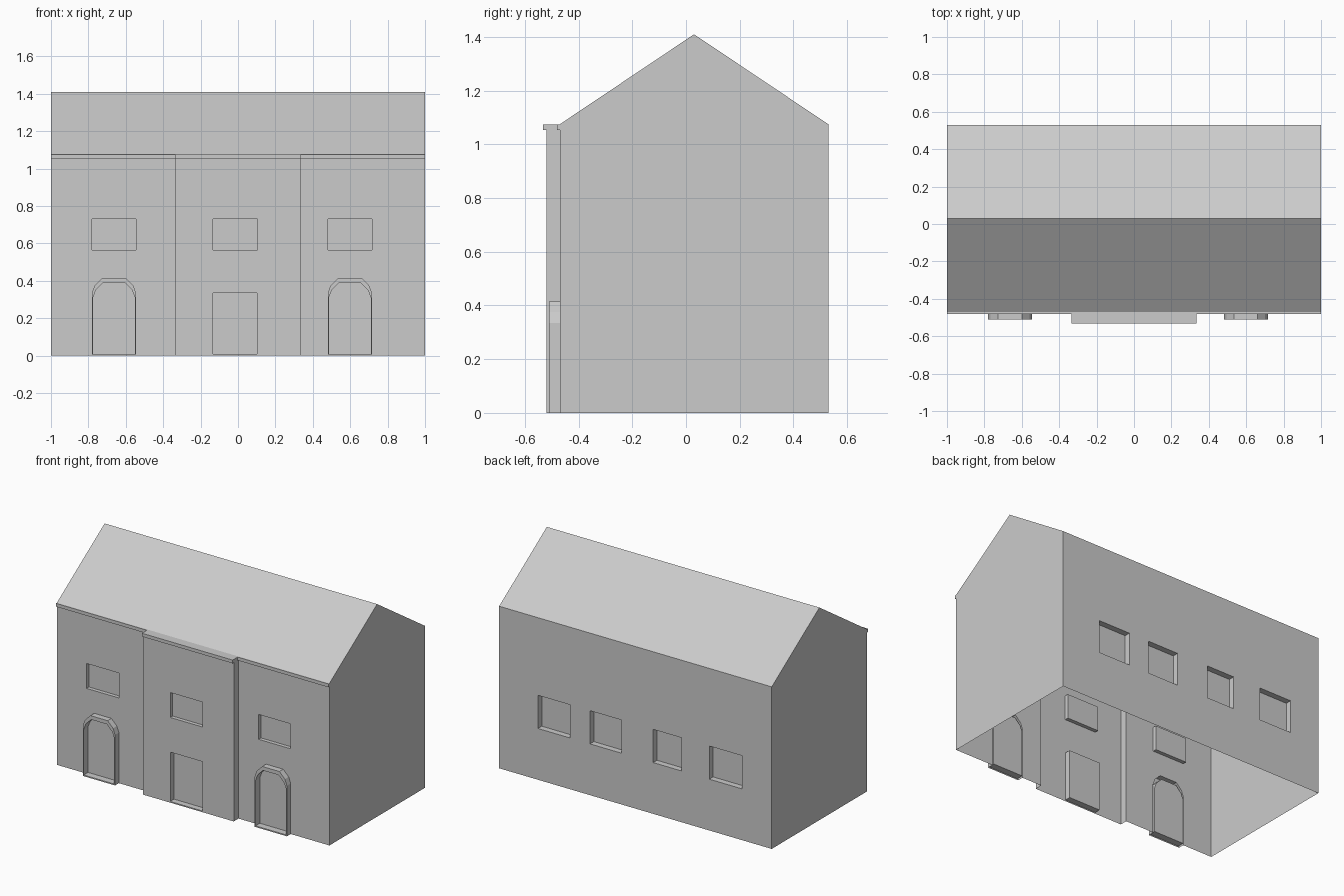
import bpy
import bmesh

cube = bpy.data.objects.get("Cube")
if cube:
    bpy.data.objects.remove(cube, do_unlink=True)

stone = bpy.data.materials.new("plain_grey")
stone.use_nodes = True
GREY = (0.6, 0.6, 0.6, 1)
stone.diffuse_color = GREY
stone.node_tree.nodes["Principled BSDF"].inputs["Base Color"].default_value = GREY

FRONT, BACK, BAY = -0.47, 0.53, -0.52     # wall planes in y
EAVE, RIDGE, BAY_HALF = 1.075, 1.41, 0.333


def prism(name, profile, start, end, axis="y"):
    """Extrude a (side, z) profile along x or y."""
    place = (lambda s, z, d: (d, s, z)) if axis == "x" else (lambda s, z, d: (s, d, z))
    bm = bmesh.new()
    face = bm.faces.new([bm.verts.new(place(s, z, start)) for s, z in profile])
    moved = bmesh.ops.extrude_face_region(bm, geom=[face])["geom"]
    bmesh.ops.translate(bm, vec=place(0, 0, end - start),
                        verts=[v for v in moved if isinstance(v, bmesh.types.BMVert)])
    bmesh.ops.recalc_face_normals(bm, faces=bm.faces)
    mesh = bpy.data.meshes.new(name)
    bm.to_mesh(mesh)
    bm.free()
    mesh.materials.append(stone)
    ob = bpy.data.objects.new(name, mesh)
    bpy.context.collection.objects.link(ob)
    return ob


def box(name, x0, x1, y0, y1, z0, z1):
    return prism(name, [(x0, z0), (x1, z0), (x1, z1), (x0, z1)], y0, y1)


def arch(name, cx, half, z0, top, y0, y1):
    """Doorway outline with a faceted, flattened arch."""
    side = [(half, z0), (half, top - 0.08), (half - 0.015, top - 0.04), (half - 0.055, top)]
    outline = [(cx + x, z) for x, z in side] + [(cx - x, z) for x, z in reversed(side)]
    return prism(name, outline, y0, y1)


def combine(target, tool, operation):
    mod = target.modifiers.new("combine", "BOOLEAN")
    mod.operation, mod.object, mod.solver = operation, tool, "EXACT"
    bpy.context.view_layer.objects.active = target
    bpy.ops.object.modifier_apply(modifier=mod.name)
    bpy.data.objects.remove(tool, do_unlink=True)


# Gabled body with a shallow projecting centre bay
house = prism("house_shell", [(FRONT, 0), (BACK, 0), (BACK, EAVE), (0.03, RIDGE), (FRONT, EAVE)],
              -1, 1, "x")
combine(house, box("centre_bay", -BAY_HALF, BAY_HALF, BAY, FRONT + 0.1, 0, EAVE), "UNION")

# Arched door surrounds on the wings, with recessed doors
for cx in (-0.663, 0.598):
    combine(house, arch("door_surround", cx, 0.118, 0, 0.415, -0.51, FRONT + 0.05), "UNION")
    combine(house, arch("door_recess", cx, 0.112, 0.008, 0.39, -0.6, FRONT + 0.005), "DIFFERENCE")

# Square centre door
combine(house, box("centre_door", -0.133, 0.102, -0.6, BAY + 0.04, 0.008, 0.335), "DIFFERENCE")

# Front upper windows
for cx, wall in ((-0.663, FRONT), (-0.015, BAY), (0.598, FRONT)):
    combine(house, box("front_window", cx - 0.118, cx + 0.118, -0.6, wall + 0.025, 0.565, 0.73),
            "DIFFERENCE")

# Back windows
for x0, x1 in ((0.48, 0.715), (0.103, 0.333), (-0.337, -0.13), (-0.783, -0.542)):
    combine(house, box("back_window", x0, x1, BACK - 0.04, 0.6, 0.34, 0.56), "DIFFERENCE")

# The building is open underneath
bm = bmesh.new()
bm.from_mesh(house.data)
ground = [f for f in bm.faces if all(abs(v.co.z) < 0.001 for v in f.verts)]
bmesh.ops.delete(bm, geom=ground, context="FACES")
bm.to_mesh(house.data)
bm.free()

# Thin cornice along the front eaves
CORNICE = EAVE - 0.022
box("left_cornice", BAY_HALF, 1, FRONT - 0.01, FRONT, CORNICE, EAVE)
box("right_cornice", -1, -BAY_HALF, FRONT - 0.01, FRONT, CORNICE, EAVE)
box("centre_cornice", -BAY_HALF, BAY_HALF, BAY - 0.012, BAY, CORNICE, EAVE)
